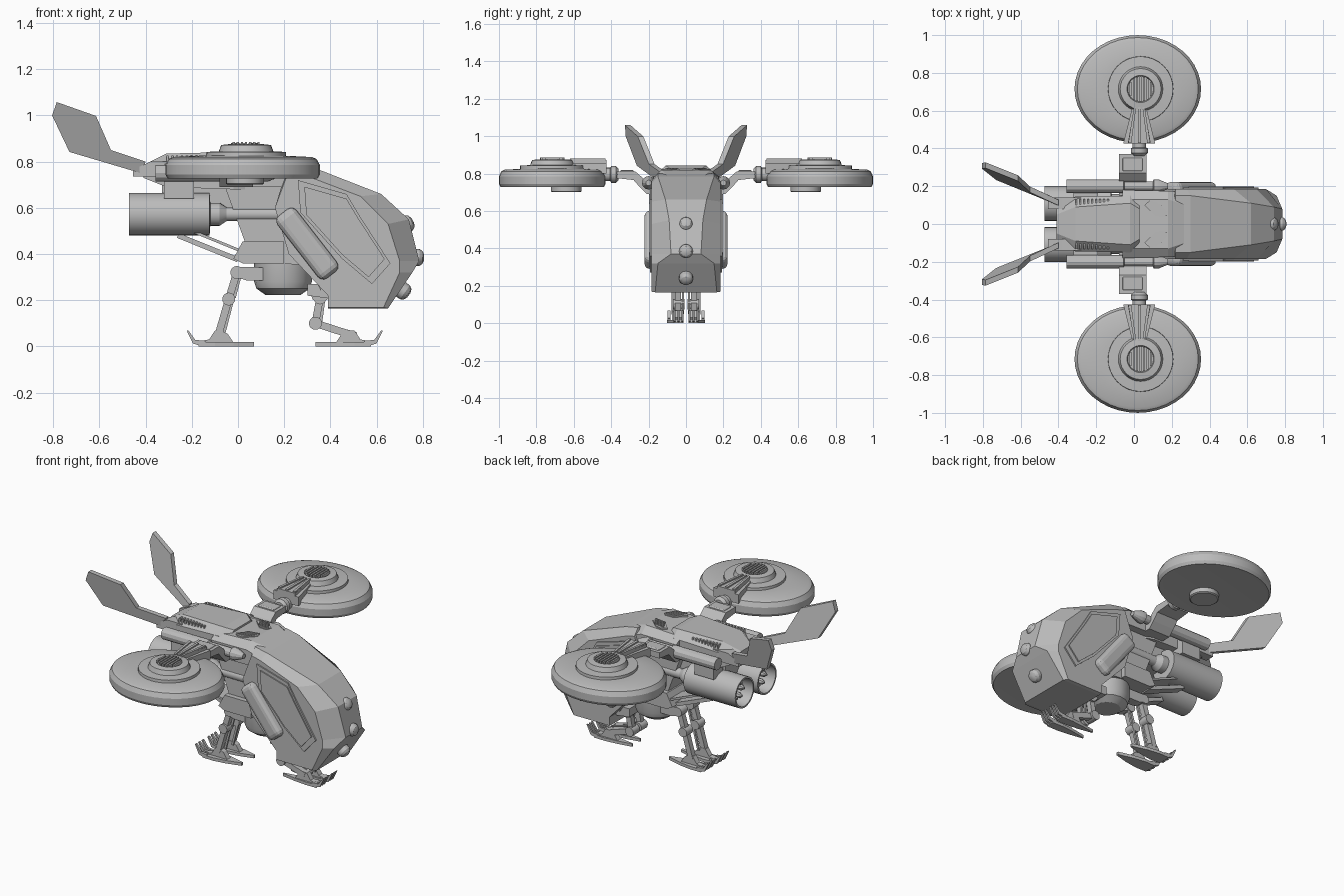
import bpy, bmesh, math
from mathutils import Vector

cube = bpy.data.objects.get("Cube")
if cube:
    bpy.data.objects.remove(cube)

mat = bpy.data.materials.new("hull grey")
mat.use_nodes = True
GREY = (0.5, 0.5, 0.5, 1)
mat.diffuse_color = GREY
mat.node_tree.nodes["Principled BSDF"].inputs["Base Color"].default_value = GREY
rounded = []


def finish(name, bm, mirror=True, bevel=0, smooth=False):
    bmesh.ops.recalc_face_normals(bm, faces=bm.faces)
    me = bpy.data.meshes.new(name)
    bm.to_mesh(me)
    bm.free()
    me.materials.append(mat)
    ob = bpy.data.objects.new(name, me)
    bpy.context.collection.objects.link(ob)
    if bevel:
        b = ob.modifiers.new("bevel", "BEVEL")
        b.width, b.segments = bevel, 3
        b.limit_method = "ANGLE"
    if mirror:
        m = ob.modifiers.new("mirror", "MIRROR")
        m.use_axis = (False, True, False)
    if smooth:
        rounded.append(ob)
    return ob


def loft(name, rings, **kw):
    """Skin closed rings of equal length and cap both ends."""
    bm = bmesh.new()
    vs = [[bm.verts.new(p) for p in r] for r in rings]
    n = len(vs[0])
    for a, b in zip(vs, vs[1:]):
        for i in range(n):
            j = (i + 1) % n
            bm.faces.new((a[i], a[j], b[j], b[i]))
    bm.faces.new(vs[0])
    bm.faces.new(vs[-1])
    return finish(name, bm, **kw)


def side(name, poly, y0, y1, **kw):
    return loft(name, [[(x, y, z) for x, z in poly] for y in (y0, y1)], **kw)


def plan(name, poly, z0, z1, **kw):
    return loft(name, [[(x, y, z) for x, y in poly] for z in (z0, z1)], **kw)


def box(name, x0, x1, y0, y1, z0, z1, **kw):
    return side(name, [(x0, z0), (x1, z0), (x1, z1), (x0, z1)], y0, y1, **kw)


def lathe(name, centre, axis, profile, segs=24, sy=1, **kw):
    """Spin (radius, distance) pairs about an axis through centre."""
    rot = Vector((0, 0, 1)).rotation_difference(Vector(axis)).to_matrix()
    rings = []
    for r, d in profile:
        ring = []
        for i in range(segs):
            t = 2 * math.pi * i / segs
            ring.append(Vector(centre) + rot @ Vector((r * math.cos(t), r * sy * math.sin(t), d)))
        rings.append(ring)
    return loft(name, rings, smooth=True, **kw)


def beam(name, a, b, w, y0, y1, **kw):
    a, b = Vector(a), Vector(b)
    d = (b - a).normalized() * w / 2
    n = Vector((-d.y, d.x))
    return side(name, [a - n, b - n, b + n, a + n], y0, y1, **kw)


# Cockpit shell: centre strip of varying half width with flat cheeks
strip = [(.22, .15, .80), (.30, .15, .785), (.62, .11, .66), (.74, .09, .55), (.785, .08, .37),
         (.755, .15, .32), (.65, .165, .165), (.39, .165, .165), (.39, .165, .22), (.22, .15, .40), (.16, .15, .60)]
cheek = [(.22, .76), (.28, .745), (.53, .65), (.65, .53), (.70, .37), (.70, .32), (.63, .168),
         (.39, .168), (.39, .22), (.22, .40), (.16, .60)]
outer = [[(x, s * .184, z) for x, z in cheek] for s in (-1, 1)]
inner = [[(x, s * y, z) for x, y, z in strip] for s in (-1, 1)]
loft("cockpit_shell", [outer[0], inner[0], inner[1], outer[1]], mirror=False)
frame = [(.26, .72), (.47, .66), (.53, .56), (.66, .36), (.58, .27), (.45, .38), (.27, .58)]
side("side_window_frame", frame, .178, .192)
side("side_window", [(.47 + (x - .47) * .87, .5 + (z - .5) * .87) for x, z in frame], .19, .199)
for x, z in ((.73, .53), (.775, .385), (.715, .24)):
    axis = Vector((x - .5, 0, z - .4)).normalized()
    lathe("nose_sensor", (x, 0, z), axis,
          [(.037, -.02), (.037, .01), (.028, .024), (.012, .031)], 16, mirror=False)

# Core hull, belly and turret
side("core_hull", [(-.06, .70), (.25, .74), (.36, .24), (.30, .35), (.06, .37)], -.13, .13, mirror=False)
side("belly_sponson", [(-.02, .38), (.02, .455), (.2, .455), (.2, .36), (.02, .36)], -.16, .16, mirror=False)
lathe("belly_turret", (.195, 0, 0), (0, 0, 1),
      [(.075, .222), (.115, .25), (.125, .28), (.125, .39)], 16, mirror=False)
side("chin_plate", [(.30, .22), (.45, .2), (.45, .27), (.30, .27)], -.12, .12, mirror=False)


# Upper deck in two stepped lofts
def deck(name, stations):
    rings = []
    for x, yt, zt, ym, zm, zb in stations:
        half = [(ym, zb), (ym, zm), (yt, zt)]
        pts = half + [(-y, z) for y, z in reversed(half)]
        rings.append([(x, y, z) for y, z in pts])
    loft(name, rings, mirror=False)


deck("rear_deck", [(-.41, .05, .785, .10, .77, .73), (-.31, .09, .835, .145, .79, .69),
                   (-.02, .11, .842, .15, .80, .68), (.03, .08, .825, .13, .79, .68)])
deck("middle_deck", [(-.06, .13, .81, .18, .78, .69), (.18, .13, .82, .175, .78, .69),
                     (.27, .10, .79, .17, .75, .69)])
side("tail_bracket", [(-.455, .735), (-.455, .765), (-.38, .80), (-.28, .80), (-.28, .735)], .08, .14)
box("engine_mount", -.33, .05, -.09, .09, .55, .74, mirror=False)

# Deck vents and louvres
vent = [(.055, .10), (.085, .125), (.125, .115), (.18, .065), (.165, .035), (.115, .04)]
plan("roof_vent", vent, .80, .824)
for i in range(5):
    x, y = .075 + .007 * i, .105 - .013 * i
    plan("roof_vent_slat", [(x, y), (x + .07, y - .012), (x + .07, y - .007), (x, y + .005)], .82, .83)
for i in range(9):
    x = -.31 + .021 * i
    box("deck_louvre", x, x + .009, .125 - .004 * (9 - i), .132, .79, .826)

# Tail fins
fin = [(-.805, .315, 1.0), (-.785, .318, 1.058), (-.615, .25, .998), (-.55, .19, .85),
       (-.40, .12, .80), (-.42, .13, .75), (-.73, .255, .842)]
loft("tail_fin", [[(x, y + o, z) for x, y, z in fin] for o in (-.022, .008)])

# Side rails under the deck edge
lathe("side_rail", (0, .2, .75), (1, 0, 0),
      [(.036, -.357), (.036, -.055), (.026, -.05), (.026, .10), (.036, .105), (.036, .13), (.015, .18)], 12)
box("rail_pylon", -.32, -.19, .1, .19, .64, .74)

# Engines: hollow tubes with vaned nozzles and intake shafts
lathe("engine", (0, .108, .572), (1, 0, 0),
      [(.02, -.36), (.075, -.36), (.082, -.473), (.092, -.473), (.092, -.123), (.05, -.12),
       (.05, -.08), (.03, -.05), (.03, .25)], 24)
for i in range(6):
    t = i * math.pi / 3
    lathe("nozzle_vane", (-.36, .108 + .045 * math.cos(t), .572 + .045 * math.sin(t)),
          (-1, 0, 0), [(.018, -.01), (.018, .06), (.006, .08)], 8)
beam("rear_strut", (-.26, .48), (.0, .375), .022, .06, .12)
beam("rear_strut_brace", (-.2, .50), (.02, .41), .012, .03, .15)

# Diagonal side pods
pod_a, pod_b = Vector((.195, .58)), Vector((.405, .31))
beam("side_pod", pod_a, pod_b, .105, .15, .223, bevel=.03)
beam("pod_rack", pod_a.lerp(pod_b, .2), pod_a.lerp(pod_b, .8), .06, .12, .17)

# Rotor arms
arm = [(.15, .69), (.21, .69), (.245, .725), (.28, .765), (.37, .775), (.37, .81), (.27, .81),
       (.23, .775), (.20, .735), (.15, .735)]
loft("rotor_arm", [[(x, y, z) for y, z in arm] for x in (-.08, .065)])
box("arm_cap", -.06, .045, .28, .35, .80, .818, bevel=.006)
lathe("arm_pivot", (.028, 0, .795), (0, 1, 0),
      [(.03, .36), (.045, .375), (.045, .40), (.036, .405), (.036, .45)], 16)
for z0, z1, w in ((.80, .855, 1), (.85, .872, .72)):
    plan("arm_fairing", [(.028 + x * w, y) for x, y in
                         ((-.085, .425), (.085, .425), (.035, .625), (-.035, .625))], z0, z1)
for x in (-.05, 0, .05):
    plan("arm_rib", [(.028 + u, v) for u, v in ((x - .008, .43), (x + .008, .43),
                                                (x * .45 + .006, .62), (x * .45 - .006, .62))], .86, .88)

# Rotor housings
lathe("rotor_housing", (.02, .715, 0), (0, 0, 1),
      [(.30, .73), (.325, .728), (.335, .745), (.335, .785), (.32, .812), (.30, .82), (.18, .826)],
      40, sy=.85)
lathe("rotor_collar", (.035, .715, 0), (0, 0, 1),
      [(.175, .80), (.172, .842), (.118, .845), (.108, .872), (.072, .876), (.068, .866)], 32)
lathe("rotor_underhub", (.03, .64, 0), (0, 0, 1), [(.075, .70), (.082, .705), (.082, .74)], 24)
for i in range(-3, 4):
    h = math.sqrt(.066 ** 2 - (i * .018) ** 2)
    x = .035 + i * .018
    box("rotor_grille_bar", x - .005, x + .005, .715 - h, .715 + h, .86, .885)

# Legs and feet: the front pair is flipped end for end and set closer in
foot = [(-.16, 0), (.0, 0), (.0, .014), (-.02, .018), (-.045, .055), (-.075, .07),
        (-.10, .068), (-.125, .03), (-.17, .022)]
toe = [(-.15, 0), (-.195, .012), (-.222, .068), (-.214, .068), (-.185, .028), (-.14, .024)]
sole = [(-.17, -.04), (-.10, -.042), (-.02, -.03), (.07, -.006), (.07, .006), (-.02, .03), (-.10, .042), (-.17, .04)]
legs = {"rear": [(-.085, .05), (-.04, .205), (-.005, .32)],
        "front": [(.49, .05), (.335, .10), (.355, .21)]}
for label, yc, wide in (("rear", .06, 1), ("front", .04, .65)):
    def turn(poly):
        return [(.405 - a, b) for a, b in poly] if label == "front" else poly

    plan(label + "_ski", turn([(x, yc + y * wide) for x, y in sole]), 0, .018)
    side(label + "_ankle", turn(foot), yc - .016, yc + .016)
    for k in (-1, 0, 1):
        y = yc + k * .032 * wide
        side(label + "_toe", turn(toe), y - .008 * wide, y + .008 * wide)
    pts = legs[label]
    for a, b in zip(pts, pts[1:]):
        beam(label + "_leg", a, b, .032, yc - .014, yc + .018)
        a, b = Vector(a) + Vector((.024, .005)), Vector(b) + Vector((.018, 0))
        beam(label + "_piston", a, b, .012, yc - .03, yc - .018)
    for x, z in pts[1:]:
        lathe(label + "_joint", (x, yc, z), (0, 1, 0), [(.028, -.032), (.028, .03)], 16)
side("rear_hip", [(-.01, .30), (.04, .285), (.2, .285), (.2, .34), (-.01, .345)], .035, .09)
side("front_hip", [(.325, .2), (.385, .2), (.41, .26), (.30, .26)], .015, .07)

# Smooth the turned parts only
bpy.ops.object.select_all(action="DESELECT")
for ob in rounded:
    ob.select_set(True)
bpy.context.view_layer.objects.active = rounded[0]
bpy.ops.object.shade_smooth_by_angle(angle=math.radians(25))
